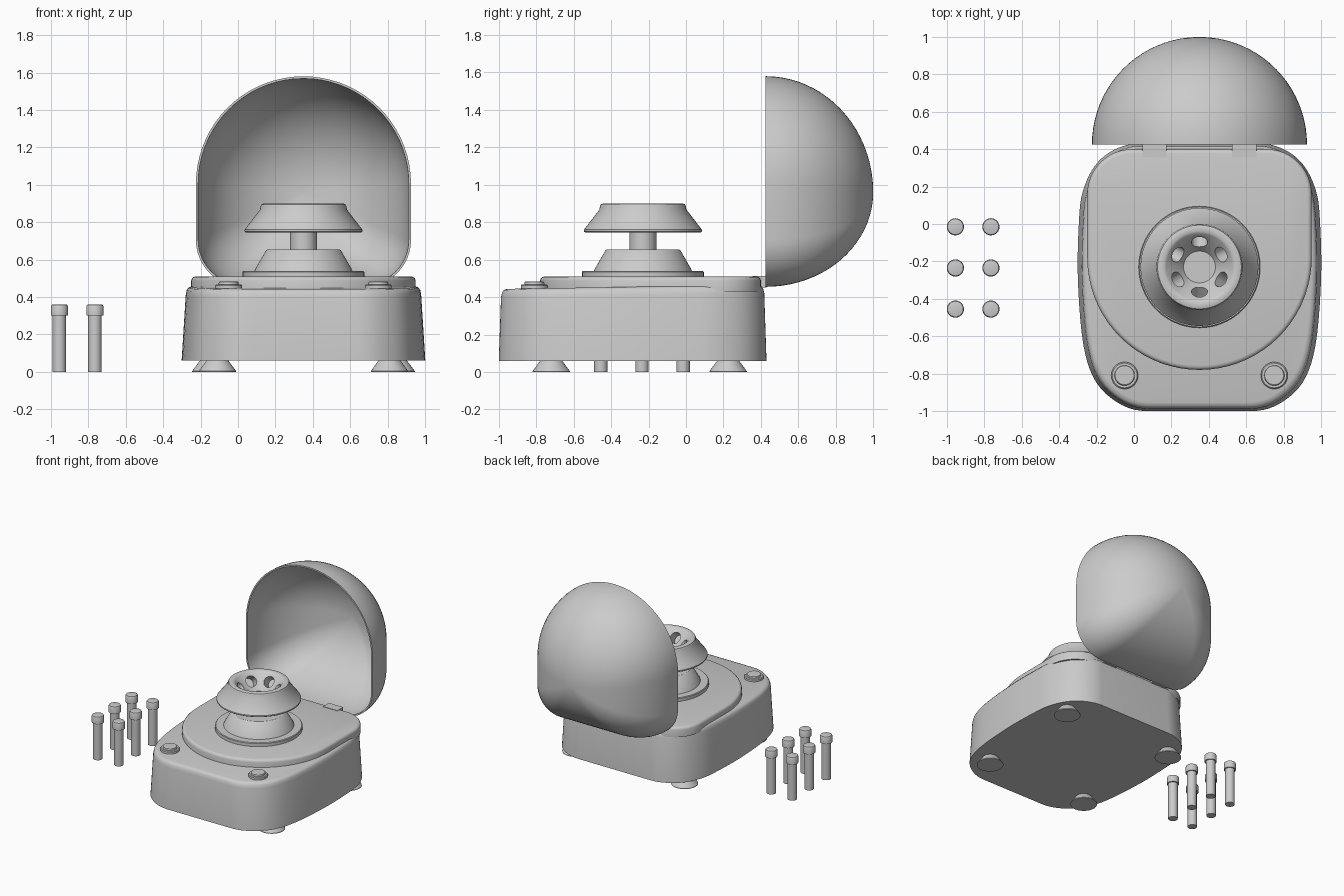
import bpy, bmesh, math
from mathutils import Vector, Matrix

if "Cube" in bpy.data.objects:
    bpy.data.objects.remove(bpy.data.objects["Cube"])

CX, RY = 0.35, -0.23          # body centre line, rotor centre y
grey = bpy.data.materials.new("light grey")
grey.diffuse_color = (0.6, 0.6, 0.6, 1)
grey.use_nodes = True
grey.node_tree.nodes["Principled BSDF"].inputs["Base Color"].default_value = grey.diffuse_color


def finish(name, bm):
    bmesh.ops.recalc_face_normals(bm, faces=bm.faces)
    me = bpy.data.meshes.new(name)
    bm.to_mesh(me)
    bm.free()
    me.materials.append(grey)
    ob = bpy.data.objects.new(name, me)
    bpy.context.collection.objects.link(ob)
    return ob


def smooth(ob, angle=32):
    bpy.ops.object.select_all(action='DESELECT')
    ob.select_set(True)
    bpy.context.view_layer.objects.active = ob
    bpy.ops.object.shade_smooth_by_angle(angle=math.radians(angle))


def loft(name, rings, angle=32):
    """Closed skin through equal-length rings, capped at both ends."""
    bm = bmesh.new()
    vs = [[bm.verts.new(p) for p in r] for r in rings]
    n = len(vs[0])
    for a, b in zip(vs, vs[1:]):
        for i in range(n):
            j = (i + 1) % n
            bm.faces.new((a[i], a[j], b[j], b[i]))
    bm.faces.new(vs[0])
    bm.faces.new(vs[-1])
    ob = finish(name, bm)
    smooth(ob, angle)
    return ob


def lathe(name, profile, x, y, segs=48, angle=32):
    ang = [2 * math.pi * i / segs for i in range(segs)]
    return loft(name, [[(x + r * math.cos(a), y + r * math.sin(a), z) for a in ang]
                       for r, z in profile], angle)


def box(name, x0, x1, y0, y1, z0, z1):
    c = [(x0, y0), (x1, y0), (x1, y1), (x0, y1)]
    return loft(name, [[(x, y, z0) for x, y in c], [(x, y, z1) for x, y in c]])


def d_outline(R, back, rc, inset=0.0):
    """Half circle of radius R about the origin, straight sides, rounded far corners."""
    R, back, rc = R - inset, back - inset, rc - inset
    pts = [(R * math.cos(a), R * math.sin(a))
           for a in (math.pi + math.pi * i / 36 for i in range(37))]
    for sx, a0 in ((1, 0), (-1, math.pi / 2)):
        for i in range(13):
            a = a0 + math.pi / 2 * i / 12
            pts.append((sx * (R - rc) + rc * math.cos(a), back - rc + rc * math.sin(a)))
    return pts


def body_outline():
    """Smooth mirrored curve through a few half-outline points."""
    half = [(0.28, -1.0), (0.42, -0.965), (0.55, -0.85), (0.62, -0.65), (0.65, -0.3),
            (0.645, 0.0), (0.625, 0.17), (0.56, 0.31), (0.46, 0.395), (0.33, 0.43)]
    ext = [(0.0, -1.0)] + half + [(0.0, 0.43)]
    out = []
    for k in range(1, len(ext) - 2):
        p0, p1, p2, p3 = [Vector(p) for p in ext[k - 1:k + 3]]
        m1, m2 = (p2 - p0) / 2, (p3 - p1) / 2
        if k == 1:
            m1 = Vector((0.14, 0))
        if k == len(ext) - 3:
            m2 = Vector((-0.13, 0))
        for i in range(5):
            t = i / 5
            out.append((2*t**3 - 3*t*t + 1) * p1 + (t**3 - 2*t*t + t) * m1
                       + (3*t*t - 2*t**3) * p2 + (t**3 - t*t) * m2)
    out.append(Vector(half[-1]))
    return [(p.x, p.y) for p in out] + [(-p.x, p.y) for p in reversed(out)]


# Main housing: tapered wall, rounded shoulder, top sloping gently to the front
shape, mid = body_outline(), -0.285
rings = []
for z, dx, dy in [(0.06, 0, 0), (0.40, 0.022, 0.012), (0.425, 0.027, 0.018),
                  (0.438, 0.036, 0.027), (0.444, 0.055, 0.046)]:
    sx, sy = 1 - dx / 0.65, 1 - dy / 0.715
    rings.append([(CX + x * sx, mid + (y - mid) * sy,
                   z + (0.022 * (y + 1) / 1.43 if z > 0.1 else 0)) for x, y in shape])
loft("housing", rings, 40)

# Raised deck under the rotor
loft("deck", [[(CX + x, -0.18 + y, z) for x, y in d_outline(0.6, 0.58, 0.24, ins)]
              for z, ins in [(0.43, 0), (0.488, 0), (0.5, 0.004), (0.507, 0.012), (0.51, 0.024)]], 40)

# Hinge plates
for x in (0.11, 0.59):
    box("hinge", x - 0.065, x + 0.065, 0.355, 0.43, 0.45, 0.513)

# Open lid: thin domed shell, opening to the front
def lid_ring(t, inset):
    s, zc = math.cos(t), 0.96
    return [(CX + x * s, 0.425 + (0.575 - inset) * math.sin(t), zc + (1.005 - y - zc) * s)
            for x, y in d_outline(0.575, 0.55, 0.25, inset)]

steps = [math.radians(88.5) * i / 20 for i in range(21)]
loft("lid", [lid_ring(t, 0.012) for t in reversed(steps)] + [lid_ring(t, 0) for t in steps], 40)

# Rotor base, cone and shaft
lathe("rotor_base", [(0.325, 0.50), (0.325, 0.535), (0.32, 0.54), (0.262, 0.54),
                     (0.255, 0.555), (0.2, 0.65), (0.192, 0.655)], CX, RY, 64)
lathe("shaft", [(0.072, 0.64), (0.072, 0.76)], CX, RY)

# Rotor head with a hollow bowl and six slanted tube sockets
head = lathe("rotor_head", [(0.308, 0.745), (0.315, 0.75), (0.315, 0.76), (0.232, 0.868),
                            (0.23, 0.885), (0.224, 0.896), (0.212, 0.9), (0.19, 0.9),
                            (0.178, 0.893), (0.085, 0.775)], CX, RY, 64)
bm = bmesh.new()
for k in range(6):
    a = math.radians(90 + 60 * k)
    d = Vector((0.78 * math.cos(a), 0.78 * math.sin(a), -0.62)).normalized()
    p = Vector((CX + 0.135 * math.cos(a), RY + 0.135 * math.sin(a), 0.838)) + d * 0.02
    bmesh.ops.create_cone(bm, cap_ends=True, segments=24, radius1=0.043, radius2=0.043, depth=0.1,
                          matrix=Matrix.Translation(p) @ d.to_track_quat('Z', 'Y').to_matrix().to_4x4())
cutter = finish("socket_cutter", bm)
cutter.hide_render = True
mod = head.modifiers.new("sockets", 'BOOLEAN')
mod.operation, mod.solver, mod.object = 'DIFFERENCE', 'EXACT', cutter
bpy.context.view_layer.objects.active = head
bpy.ops.object.modifier_apply(modifier=mod.name)
bpy.data.objects.remove(cutter)
smooth(head)

# Control buttons and feet, mirrored about the centre line
for s in (-1, 1):
    lathe("button", [(0.072, 0.43), (0.072, 0.462), (0.066, 0.468), (0.054, 0.468),
                     (0.052, 0.48), (0.046, 0.484)], CX + s * 0.4, -0.81, 32)
    for dx, y in ((0.46, -0.72), (0.495, 0.225)):
        lathe("foot", [(0.1, 0), (0.1, 0.004), (0.055, 0.065)], CX + s * dx, y, 32)

# Six loose capped tubes
for x in (-0.955, -0.765):
    for y in (-0.015, -0.235, -0.455):
        lathe("tube", [(0.036, 0), (0.036, 0.305)], x, y, 24)
        lathe("tube_cap", [(0.046, 0.3), (0.046, 0.35), (0.042, 0.358), (0.036, 0.36)], x, y, 24)
